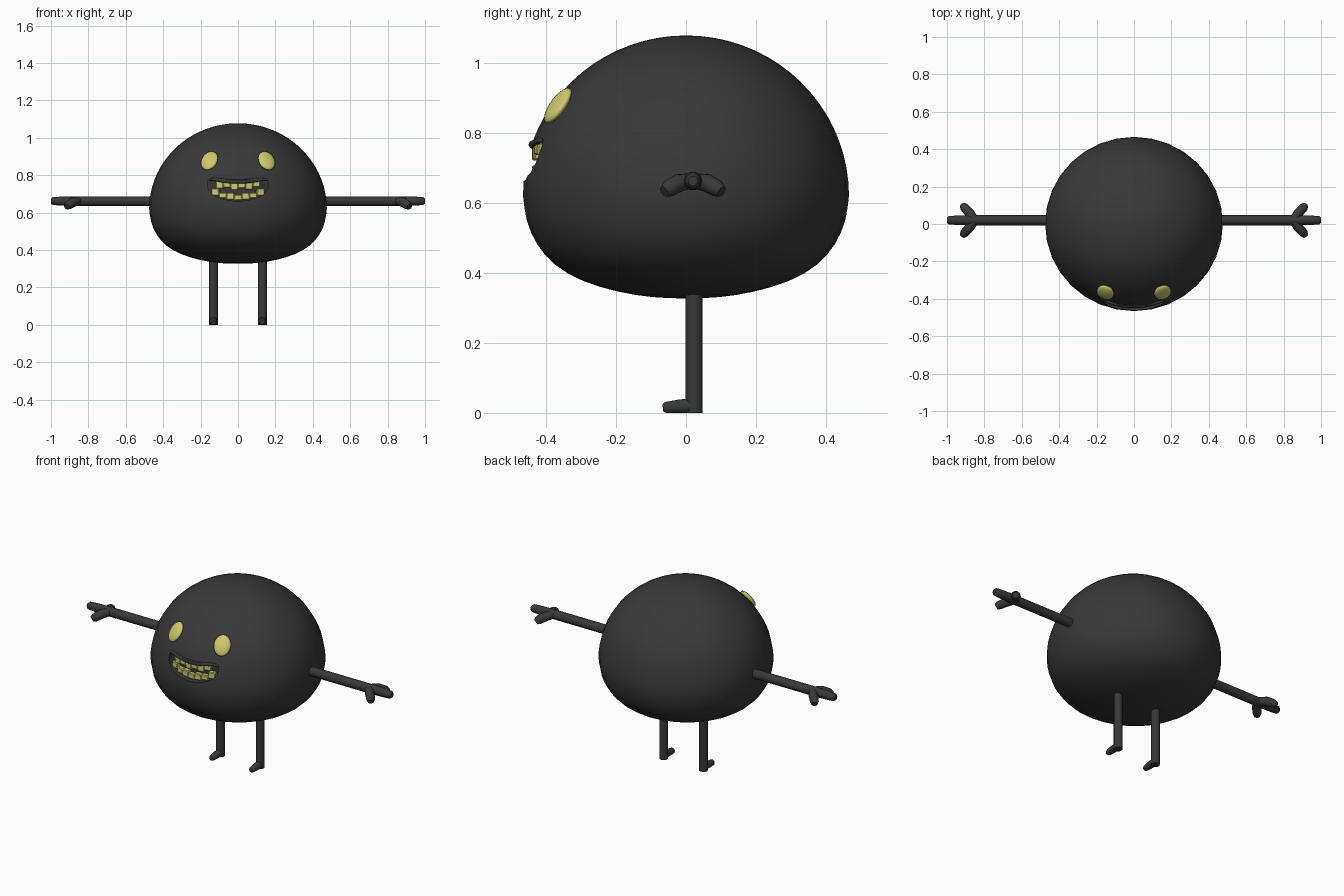
import bpy, bmesh, math
from mathutils import Vector, Matrix

if "Cube" in bpy.data.objects:
    bpy.data.objects.remove(bpy.data.objects["Cube"])


def material(name, rgb):
    m = bpy.data.materials.new(name)
    m.diffuse_color = (*rgb, 1)
    m.use_nodes = True
    m.node_tree.nodes["Principled BSDF"].inputs["Base Color"].default_value = m.diffuse_color
    return m


BLACK = material("soot_black", (0.04, 0.04, 0.04))
YELLOW = material("pale_yellow", (0.62, 0.58, 0.16))


def smooth(ob, angle):
    bpy.ops.object.select_all(action='DESELECT')
    ob.select_set(True)
    bpy.context.view_layer.objects.active = ob
    bpy.ops.object.shade_smooth_by_angle(angle=math.radians(angle))


def finish(name, bm, mat, angle=45):
    bmesh.ops.recalc_face_normals(bm, faces=bm.faces[:])
    mesh = bpy.data.meshes.new(name)
    bm.to_mesh(mesh)
    bm.free()
    mesh.materials.append(mat)
    ob = bpy.data.objects.new(name, mesh)
    bpy.context.collection.objects.link(ob)
    smooth(ob, angle)
    return ob


def add_tube(bm, points, radii, sides=10):
    """Sweep a round section along a path and cap both ends."""
    pts = [Vector(p) for p in points]
    rings = []
    for i, p in enumerate(pts):
        t = (pts[min(i + 1, len(pts) - 1)] - pts[max(i - 1, 0)]).normalized()
        ref = Vector((0, 0, 1)) if abs(t.z) < 0.8 else Vector((1, 0, 0))
        u = t.cross(ref).normalized()
        v = t.cross(u)
        ring = []
        for k in range(sides):
            a = 2 * math.pi * k / sides
            ring.append(bm.verts.new(p + radii[i] * (u * math.cos(a) + v * math.sin(a))))
        rings.append(ring)
    for r0, r1 in zip(rings, rings[1:]):
        for k in range(sides):
            j = (k + 1) % sides
            bm.faces.new((r0[k], r0[j], r1[j], r1[k]))
    bm.faces.new(rings[0])
    bm.faces.new(rings[-1])


def spline(points, steps):
    """Smooth curve through the given profile points."""
    p = [Vector(q) for q in points]
    p = [Vector((-p[1].x, p[1].y))] + p + [2 * p[-1] - p[-2]]
    out = []
    for i in range(1, len(p) - 2):
        a, b, c, d = p[i - 1:i + 3]
        for s in range(steps):
            t = s / steps
            out.append(0.5 * (2 * b + (c - a) * t + (2 * a - 5 * b + 4 * c - d) * t * t
                              + (3 * b - a - 3 * c + d) * t ** 3))
    return out


# Round body, lathed: flattened underside below a full dome
under = [(0, .327), (.1, .331), (.2, .347), (.3, .377), (.38, .422),
         (.434, .482), (.464, .55), (.475, .62)]
profile = spline(under, 2)
for i in range(19):
    a = math.pi / 2 * i / 18
    profile.append(Vector((.475 * math.cos(a), .62 + .458 * math.sin(a))))
bm = bmesh.new()
line = [bm.verts.new((p.x, 0, p.y)) for p in profile]
edges = [bm.edges.new(e) for e in zip(line, line[1:])]
bmesh.ops.spin(bm, geom=line + edges, cent=(0, 0, 0), axis=(0, 0, 1),
               angle=2 * math.pi, steps=32)
bmesh.ops.remove_doubles(bm, verts=bm.verts[:], dist=0.0005)
bmesh.ops.scale(bm, vec=(1, .98, 1), verts=bm.verts[:])
body = finish("body", bm, BLACK)


# Grinning mouth, cut into the body
def mouth_top(x):
    return .764 + .02 * (x / .16) ** 2 - .012 * (x / .16) ** 12


def mouth_bottom(x):
    return .662 + .045 * (x / .16) ** 2 + .025 * (x / .16) ** 12


bm = bmesh.new()
cols = []
for i in range(17):
    x = -.16 + .02 * i
    back = -math.sqrt(.395 ** 2 - x * x)
    cols.append([bm.verts.new((x, y, z)) for y, z in
                 ((-.6, mouth_bottom(x)), (-.6, mouth_top(x)),
                  (back, mouth_top(x)), (back, mouth_bottom(x)))])
for a, b in zip(cols, cols[1:]):
    for k in range(4):
        j = (k + 1) % 4
        bm.faces.new((a[k], a[j], b[j], b[k]))
bm.faces.new(cols[0])
bm.faces.new(cols[-1])
cutter = finish("mouth_cutter", bm, BLACK)
cutter.hide_render = True
cut = body.modifiers.new("mouth", 'BOOLEAN')
cut.operation = 'DIFFERENCE'
cut.solver = 'EXACT'
cut.object = cutter
bpy.context.view_layer.objects.active = body
bpy.ops.object.modifier_apply(modifier=cut.name)
bpy.data.objects.remove(cutter)
smooth(body, 35)

# Upper lip
bm = bmesh.new()
path, radii = [], []
for i in range(13):
    x = -.16 + .32 * i / 12
    path.append((x, -math.sqrt(.438 ** 2 - x * x), mouth_top(x) + .002))
    radii.append(.004 + .008 * math.sqrt(max(0, 1 - (x / .165) ** 2)))
add_tube(bm, path, radii, 8)
finish("upper_lip", bm, BLACK)


# Two rows of uneven, closely set teeth
def teeth(name, count, half_width, radius, root, length, direction):
    bm = bmesh.new()
    for i in range(count):
        x = half_width * (2 * (i + .5) / count - 1)
        a = math.asin(x / radius)
        w = half_width / count * 1.15
        tall = length * (1 + .12 * (-1) ** i)
        geo = bmesh.ops.create_cube(bm, size=1)
        for v in geo["verts"]:
            tip = v.co.z * direction > 0
            v.co = Vector((v.co.x * 2 * w * (.88 if tip else 1), v.co.y * .03,
                           tall * direction if tip else 0))
        place = Matrix.Translation((x, -radius * math.cos(a), root(x)))
        bmesh.ops.transform(bm, matrix=place @ Matrix.Rotation(a, 4, 'Z'),
                            verts=geo["verts"])
    bmesh.ops.bevel(bm, geom=bm.edges[:], offset=.004, segments=1, affect='EDGES')
    finish(name, bm, YELLOW, 30)


teeth("upper_teeth", 6, .115, .425, lambda x: mouth_top(x) - .001, .038, -1)
teeth("lower_teeth", 7, .138, .425, lambda x: mouth_bottom(x) + .004, .034, 1)

for side, label in ((-1, "left"), (1, "right")):
    # Eye, a flattened ball lying on the body
    normal = Vector((side * .32, -.75, .58)).normalized()
    across = Vector((0, 0, 1)).cross(normal).normalized()
    up = normal.cross(across)
    rot = Matrix((across, up, normal)).transposed().to_4x4()
    bm = bmesh.new()
    bmesh.ops.create_uvsphere(bm, u_segments=20, v_segments=12, radius=1)
    bmesh.ops.transform(
        bm, verts=bm.verts[:],
        matrix=Matrix.Translation((side * .153, -.366, .878)) @ rot
        @ Matrix.Diagonal((.047, .06, .018, 1)))
    finish(label + "_eye", bm, YELLOW)

    # Arm with a blunt middle finger and two drooping side fingers
    bm = bmesh.new()
    add_tube(bm, [(side * x, .02, .662) for x in (.42, .84, .88, .95, .99, 1.0)],
             (.027, .027, .027, .025, .022, .014))
    for s in (-1, 1):
        add_tube(bm, [(side * x, .02 + s * y, z) for x, y, z in
                      ((.85, 0, .664), (.88, .04, .657), (.908, .07, .64),
                       (.917, .082, .632))],
                 (.022, .026, .024, .017))
    finish(label + "_arm", bm, BLACK)

    # Leg with a short foot pointing forward
    bm = bmesh.new()
    x = side * .131
    add_tube(bm, [(x, .023, 0), (x, .023, .36)], (.0245, .0245))
    add_tube(bm, [(x, .03, .021), (x, -.02, .018), (x, -.058, .015), (x, -.066, .014)],
             (.023, .021, .017, .012))
    for v in bm.verts:
        v.co.z = max(v.co.z, 0)
    finish(label + "_leg", bm, BLACK)
